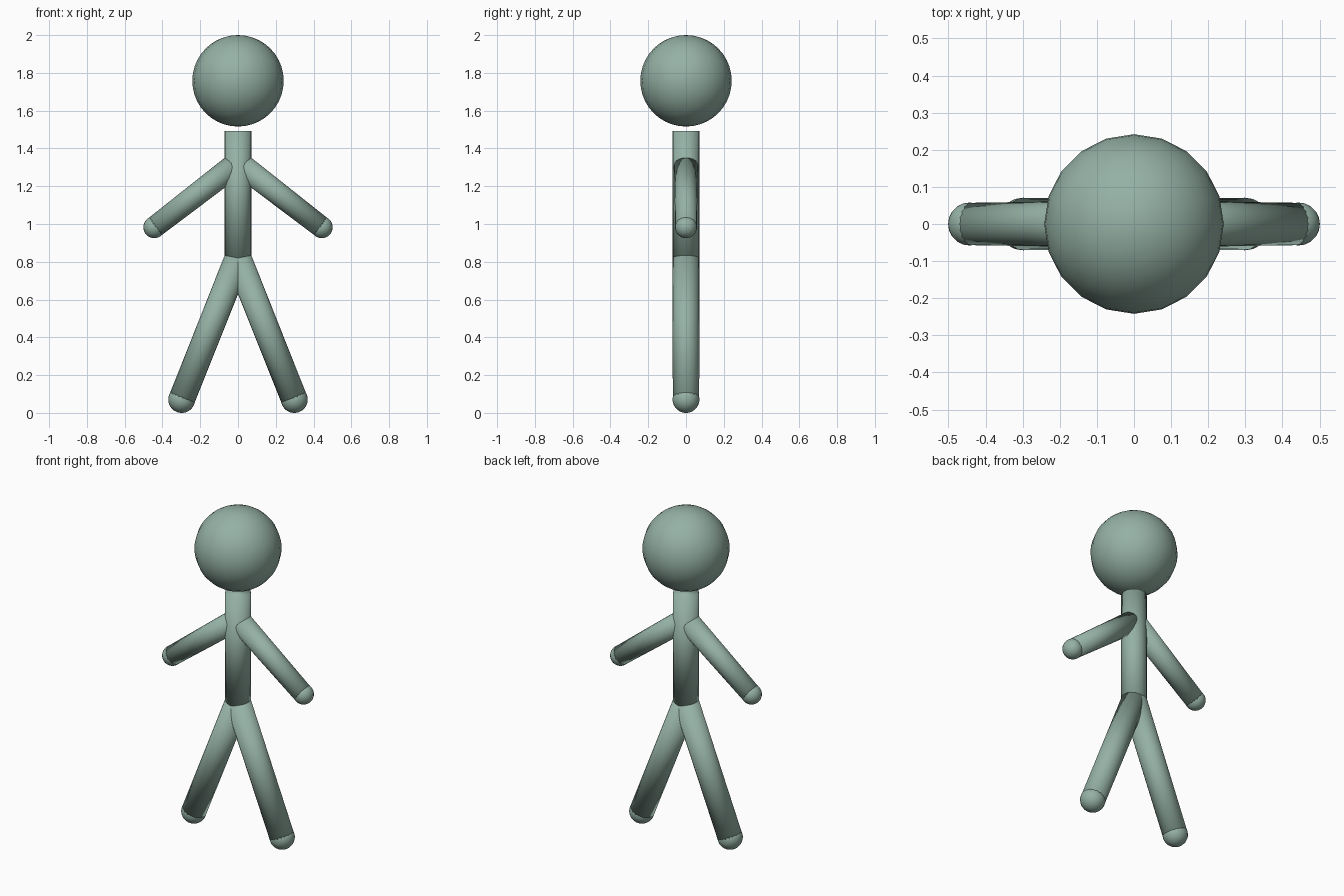
import bpy
from mathutils import Vector

if "Cube" in bpy.data.objects:
    bpy.data.objects.remove(bpy.data.objects["Cube"])

SIDES = 20

green = bpy.data.materials.new("sage_green")
green.diffuse_color = (0.30, 0.44, 0.375, 1)
green.use_nodes = True
green.node_tree.nodes["Principled BSDF"].inputs["Base Color"].default_value = green.diffuse_color


def finish(obj, name):
    # Smooth over everything, end caps included
    obj.name = name
    obj.data.materials.append(green)
    bpy.ops.object.shade_smooth()
    return obj


def ball(name, centre, radius):
    bpy.ops.mesh.primitive_uv_sphere_add(segments=SIDES, ring_count=SIDES,
                                         radius=radius, location=centre)
    return finish(bpy.context.object, name)


def rod(name, start, end, r_start, r_end):
    # Flat-ended, slightly tapered cylinder between two points
    a, b = Vector(start), Vector(end)
    bpy.ops.mesh.primitive_cone_add(vertices=SIDES, radius1=r_start, radius2=r_end,
                                    depth=(b - a).length, location=(a + b) / 2)
    obj = bpy.context.object
    obj.rotation_euler = (b - a).to_track_quat('Z', 'Y').to_euler()
    return finish(obj, name)


# Head floats just above the neck
ball("head", (0, 0, 1.758), 0.242)

# Torso and neck in one straight rod
rod("torso", (0, 0, 0.82), (0, 0, 1.492), 0.071, 0.071)

# Limbs start on the torso axis and end in round hands and feet
for side, s in (("left", -1), ("right", 1)):
    hand = (s * 0.443, 0, 0.983)
    foot = (s * 0.298, 0, 0.071)
    rod(side + "_arm", (0, 0, 1.325), hand, 0.064, 0.057)
    ball(side + "_hand", hand, 0.058)
    rod(side + "_leg", (0, 0, 0.82), foot, 0.071, 0.070)
    ball(side + "_foot", foot, 0.071)
